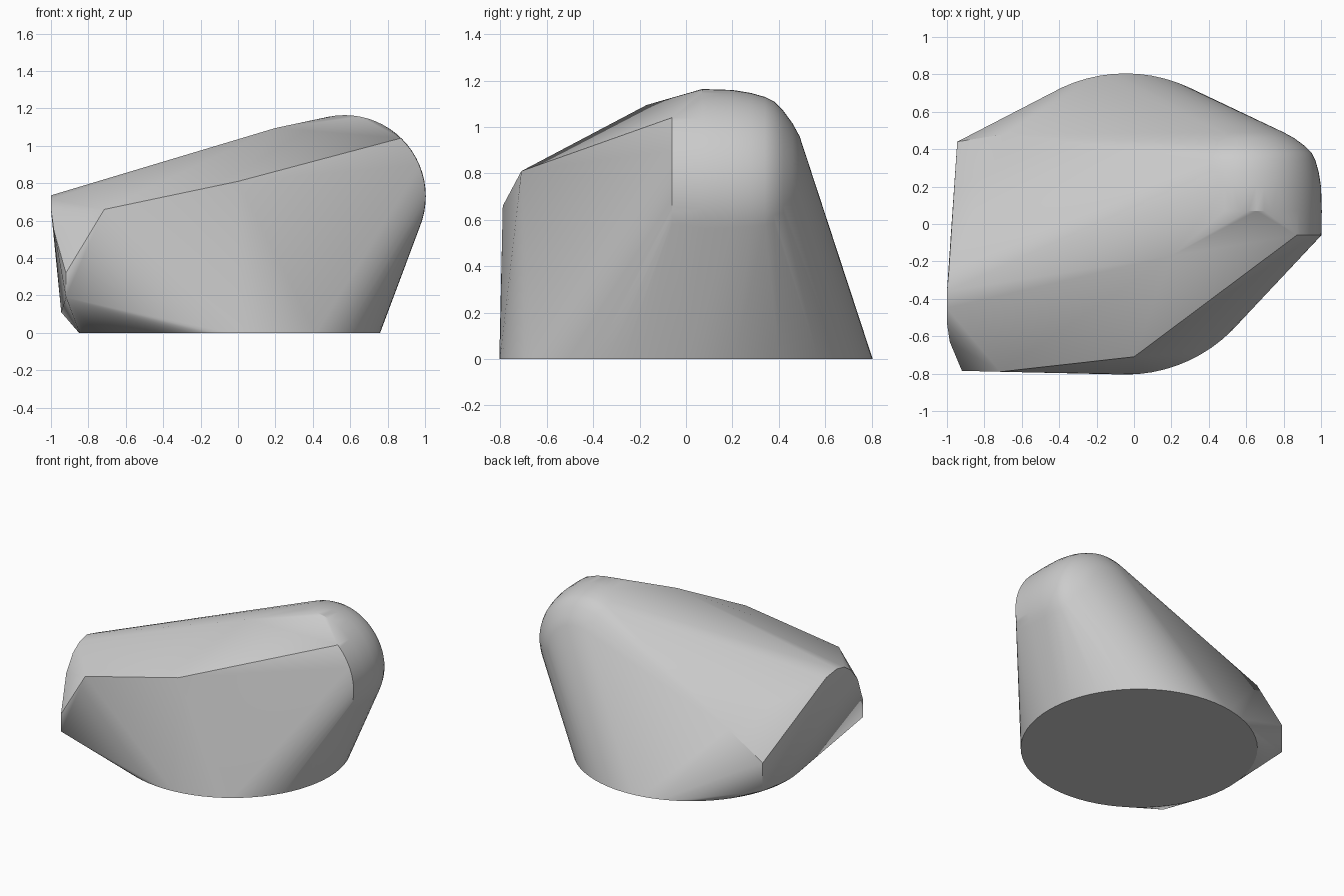
import bpy
import bmesh
from math import cos, sin, radians, tau

cube = bpy.data.objects.get("Cube")
if cube:
    bpy.data.objects.remove(cube, do_unlink=True)

stone = bpy.data.materials.new("pale_grey")
stone.use_nodes = True
colour = (0.6, 0.6, 0.6, 1)
stone.diffuse_color = colour
stone.node_tree.nodes["Principled BSDF"].inputs["Base Color"].default_value = colour


def arc(radius, y, start=0, end=tau, steps=64):
    """Points of an arc around the dome axis, which runs along y."""
    angles = [start + (end - start) * i / steps for i in range(steps + 1)]
    return [(0.57 + radius * cos(a), y, 0.73 + radius * sin(a)) for a in angles]


# Round foot
points = [(-0.045 + 0.805 * cos(tau * i / 72), 0.805 * sin(tau * i / 72), 0)
          for i in range(72)]

# Rounded dome end, shrinking towards the back
for y, radius in [(0.07, 0.434), (0.2, 0.43), (0.28, 0.417), (0.34, 0.4),
                  (0.38, 0.38), (0.42, 0.34), (0.46, 0.285), (0.49, 0.23)]:
    points += arc(radius, y)
points += arc(0.432, -0.06, radians(-20), radians(46), 20)

# Narrow end cap
points += [(-0.945, 0.44, 0.11), (-0.945, 0.44, 0.32),
           (-0.99, -0.25, 0.71), (-1, -0.36, 0.735), (-1, -0.45, 0.715),
           (-1, -0.53, 0.66), (-0.985, -0.63, 0.55),
           (-0.92, -0.785, 0.32), (-0.92, -0.785, 0.19)]

# Corners of the large chipped facets
points += [(-0.715, -0.79, 0.66), (0, -0.71, 0.81),
           (0.2, -0.17, 1.095), (-0.69, 0.48, 0.52)]

# Wrap everything in one convex boulder
bm = bmesh.new()
for point in points:
    bm.verts.new(point)
hull = bmesh.ops.convex_hull(bm, input=bm.verts[:])
loose = {v for v in hull["geom_interior"] + hull["geom_unused"]
         if isinstance(v, bmesh.types.BMVert)}
bmesh.ops.delete(bm, geom=list(loose), context="VERTS")
bmesh.ops.dissolve_limit(bm, angle_limit=radians(0.5),
                         verts=bm.verts[:], edges=bm.edges[:])
bmesh.ops.recalc_face_normals(bm, faces=bm.faces[:])

mesh = bpy.data.meshes.new("boulder")
bm.to_mesh(mesh)
bm.free()
mesh.materials.append(stone)
boulder = bpy.data.objects.new("boulder", mesh)
bpy.context.collection.objects.link(boulder)

# Soft curves with crisp facet edges
bpy.context.view_layer.objects.active = boulder
boulder.select_set(True)
bpy.ops.object.shade_smooth_by_angle(angle=radians(25))
